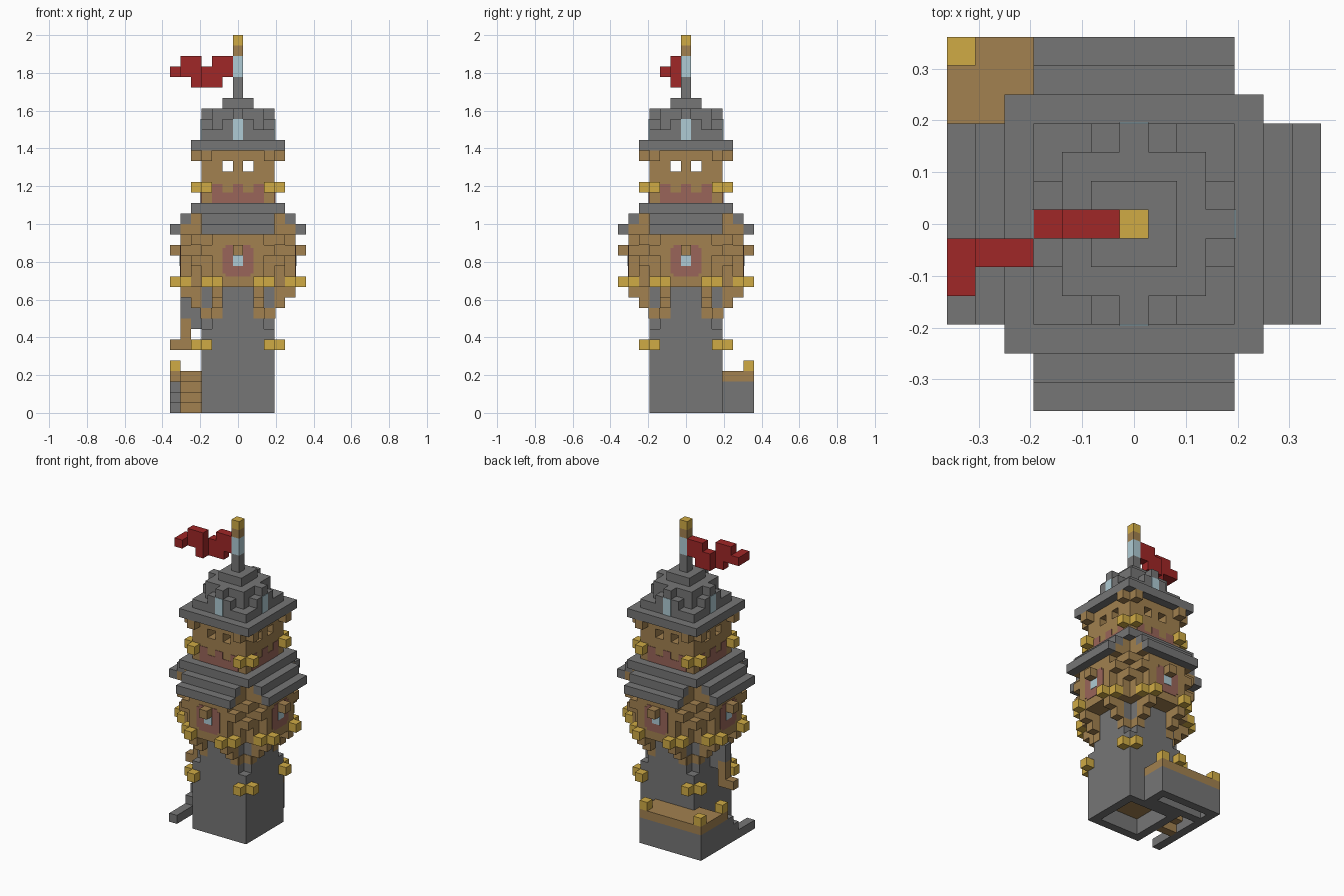
import bpy
import bmesh
from mathutils import Vector

if "Cube" in bpy.data.objects:
    bpy.data.objects.remove(bpy.data.objects["Cube"], do_unlink=True)

UNIT = 2 / 36  # edge of one building block


def material(name, red, green, blue):
    mat = bpy.data.materials.new(name)
    mat.use_nodes = True
    color = (red, green, blue, 1)
    mat.diffuse_color = color
    mat.node_tree.nodes["Principled BSDF"].inputs["Base Color"].default_value = color
    return mat


stone = material("grey stone", .18, .18, .18)
wood = material("brown timber", .36, .22, .08)
gold = material("yellow lantern", .63, .41, .06)
cloth = material("red cloth", .35, .02, .02)
brick = material("dusty red", .32, .13, .1)
glass = material("pale blue glass", .43, .6, .66)


def block(across, deep, up):
    """Box bounds from inclusive block ranges; a plain number means one block."""
    spans = [r if isinstance(r, tuple) else (r, r) for r in (across, deep, up)]
    (xa, xb), (ya, yb), (za, zb) = spans
    return Vector((xa - .5, ya - .5, za)), Vector((xb + .5, yb + .5, zb + 1))


def plate(left, right, low, high, face):
    """Thin painted panel lying on the front plane at distance face."""
    return Vector((left, -face - .05, low)), Vector((right, -face, high))


def turned(bounds):
    """Quarter turn around the tower axis."""
    lo, hi = bounds
    return Vector((-hi.y, lo.x, lo.z)), Vector((-lo.y, hi.x, hi.z))


def part(name, mat, boxes, around=False):
    bm = bmesh.new()
    for bounds in boxes:
        for _ in range(4 if around else 1):
            lo, hi = bounds
            cube = bmesh.ops.create_cube(bm, size=1)["verts"]
            bmesh.ops.scale(bm, vec=(hi - lo) * UNIT, verts=cube)
            bmesh.ops.translate(bm, vec=(lo + hi) * UNIT / 2, verts=cube)
            bounds = turned(bounds)
    mesh = bpy.data.meshes.new(name)
    bm.to_mesh(mesh)
    bm.free()
    mesh.materials.append(mat)
    obj = bpy.data.objects.new(name, mesh)
    bpy.context.scene.collection.objects.link(obj)
    return obj


def square(half, up):
    return block((-half, half), (-half, half), up)


def lantern_pair(level):
    return [block(3, -4, level), block(4, -3, level)]


sides = (-1, 1)

# Lower shaft with an open foot and notched upper corners
part("shaft", stone, [square(3, (2, 7))])
part("shaft_neck", stone, [square(2, (8, 11))])
part("neck_faces", stone, [block((-2, 2), -3, (8, 11))], around=True)
part("shaft_foot", stone, [block((-3, 2), -3, (0, 1))], around=True)
part("foot_ceiling", wood, [(Vector((-2.5, -2.5, 1.9)), Vector((2.5, 2.5, 2)))])
part("shaft_lanterns", gold, lantern_pair(6), around=True)

# Landing at the back and the stair beside the shaft
part("landing_walls", stone, [
    block((-6, 1), 6, (0, 2)), block((-6, 1), 4, (0, 2)),
    block(-6, 5, (0, 2)), block(1, 5, (0, 2))])
part("landing_deck", wood, [block((-6, 1), (4, 6), 3), block(-6, (2, 3), 3)])
curb = [((-3, -1), 0), (0, 1), ((1, 3), 2)]
part("stair_curb", stone, [block(-6, run, (0, top)) for run, top in curb])
part("stair_treads", wood, [block((-5, -4), step, step) for step in range(4)])
part("landing_lanterns", gold, [block(x, y, 4) for x, y in ((-6, 6), (1, 6), (-6, 2))])

# Side bracket above the stair
part("bracket_arm", wood, [block((-6, -5), 0, 6), block(-5, 0, (7, 8))])
part("bracket_root", stone, [block((-5, -4), 0, (9, 10)), block(-4, 0, 8)])

# Middle storey: core, four stepped bays, corbels and corner blocks
part("middle_core", wood, [square(3, (12, 18))])
part("bays", wood,
     [block((-3, 3), -4, (12, 16)), block((-2, 2), -5, (12, 16))], around=True)
corbels = []
feet = []
for s in sides:
    corbels += [block(2 * s, (-5, -4), 11), block(2 * s, -4, 10)]
    feet += [plate(2 * s - .5, 2 * s + .5, 9, 10, 3.5),
             plate(3 * s - .5, 3 * s + .5, 9, 10, 2.5)]
part("corbels", wood, corbels, around=True)
part("corbel_feet", wood, feet, around=True)
quoins = [block(4, -4, level) for level in (14, 16)]
quoins += [block(x, y, 15) for x, y in ((3, -5), (5, -3))]
part("corner_blocks", wood, quoins, around=True)
part("bay_lanterns", gold,
     [block(2 * s, -6, 12) for s in sides] + [block(3 * s, -5, 12) for s in sides],
     around=True)
part("window_surrounds", brick,
     [plate(-1.5, 1.5, 13.3, 15.7, 5.5), plate(-1.2, 1.2, 13, 16, 5.5)], around=True)
part("window_panes", glass, [plate(-.5, .5, 14, 15, 5.56)], around=True)
part("window_hoods", wood, [block(0, -6, 15)], around=True)

# Stepped eaves over the bays, with timber gable ends
part("eaves", stone,
     [block((-3, 3), -6, 17), block((-3, 3), -5, 18)], around=True)
part("eave_gables", wood,
     [block((-3, 3), (-5, -4), 17), block((-3, 3), -4, 18)], around=True)
part("lower_roof_slab", stone, [square(4, 19)])

# Belfry with openings right through
belfry = [square(3, (20, 22)), square(3, 24)]
piers = ((-3, -2), 0, (2, 3))
belfry += [block(x, y, 23) for x in piers for y in piers]
part("belfry", wood, belfry)
part("belfry_band", brick,
     [plate(-2.5, 2.5, 20, 21, 3.5)]
     + [plate(x - .5, x + .5, 21, 21.8, 3.5) for x in (-2, 0, 2)], around=True)
part("belfry_lanterns", gold, lantern_pair(21), around=True)
part("roof_brackets", wood, [block(3 * s, -4, 24) for s in sides], around=True)

# Upper roof with four dormers
part("upper_roof_slab", stone, [square(4, 25)])
part("roof_steps", stone, [square(3, 26), square(2, (27, 28)), square(1, 29)])
part("dormers", stone,
     [block((-1, 1), -3, 27), block(0, -3, 28)], around=True)
part("dormer_panes", glass, [plate(-.5, .5, 26, 28, 3.5)], around=True)

# Mast and flag
part("mast", stone, [block(0, 0, (30, 31))])
part("mast_light", glass, [block(0, 0, (32, 33))])
part("mast_collar", wood, [block(0, 0, 34)])
part("mast_tip", gold, [block(0, 0, 35)])
part("flag", cloth, [
    block(-1, 0, (32, 33)), block(-2, 0, (31, 33)), block(-3, 0, (31, 32)),
    block(-4, -1, (31, 33)), block(-5, -1, (32, 33)), block(-6, (-2, -1), 32)])
